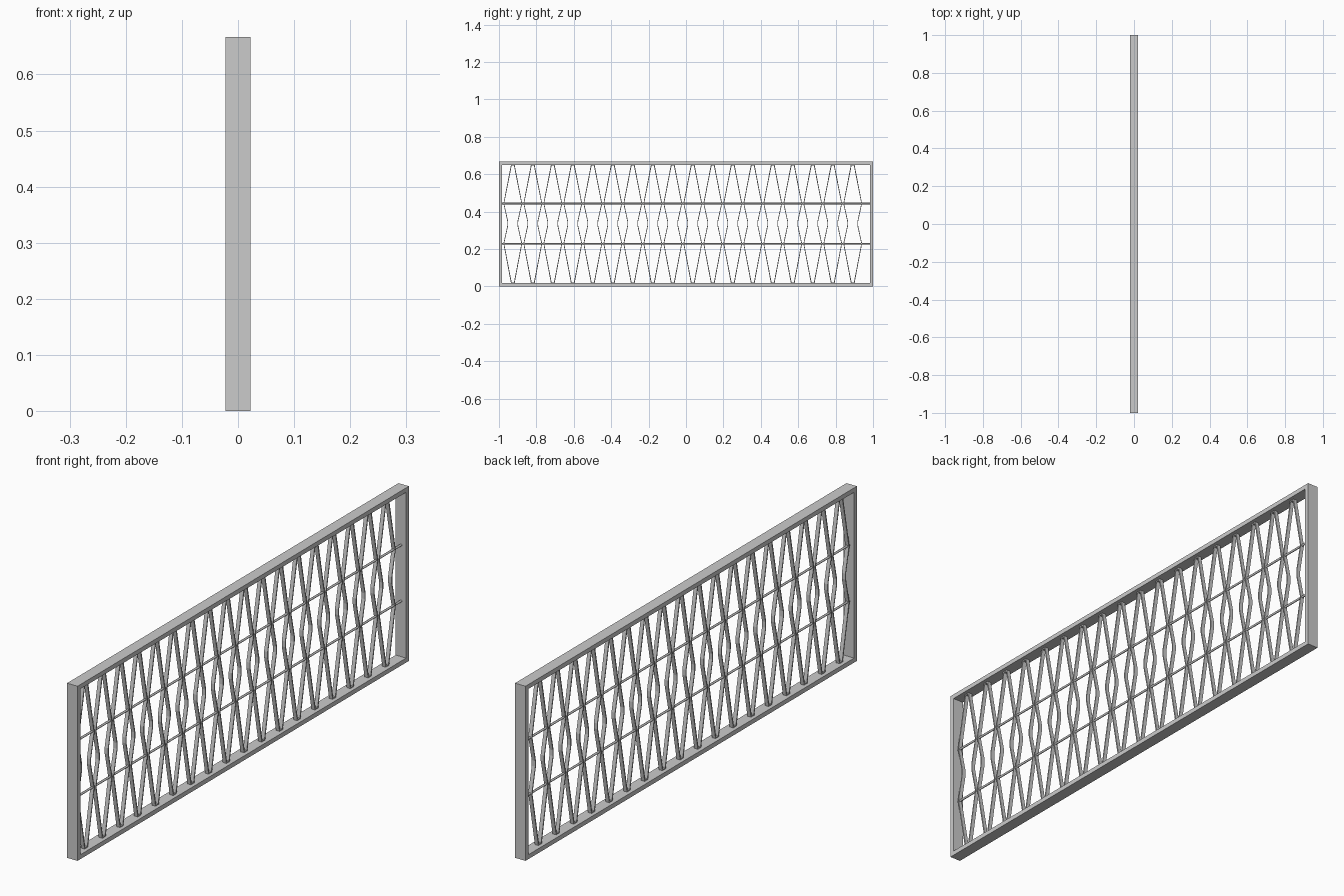
import bpy, bmesh, math

if "Cube" in bpy.data.objects:
    bpy.data.objects.remove(bpy.data.objects["Cube"])

H = 0.667      # panel height
T = 0.017      # frame face width
D = 0.022      # frame half depth


def new_object(name, bm):
    bmesh.ops.recalc_face_normals(bm, faces=bm.faces)
    me = bpy.data.meshes.new(name)
    bm.to_mesh(me)
    bm.free()
    ob = bpy.data.objects.new(name, me)
    bpy.context.collection.objects.link(ob)
    return ob


def ring(name, outer, inner, half):
    """Closed band between two (y, z) outlines, extruded along x."""
    bm = bmesh.new()
    n = len(outer)
    rows = [[bm.verts.new((x, y, z)) for y, z in loop]
            for loop, x in ((outer, -half), (outer, half), (inner, half), (inner, -half))]
    for k in range(4):
        a, b = rows[k], rows[(k + 1) % 4]
        for i in range(n):
            j = (i + 1) % n
            bm.faces.new((a[i], a[j], b[j], b[i]))
    return new_object(name, bm)


def rect(m):
    return [(-1 + m, m), (1 - m, m), (1 - m, H - m), (-1 + m, H - m)]


def outline(y0, inset):
    """Pinched double-diamond outline of one ribbon loop."""
    half = [(0.010, T + inset), (0.050, 0.229), (0.029, 0.325), (0.029, 0.347),
            (0.050, 0.443), (0.010, H - T - inset)]
    right = [(y0 + w - inset, z) for w, z in half]
    left = [(y0 - w + inset, z) for w, z in reversed(half)]
    return right + left


# outer rectangular frame
ring("frame", rect(0), rect(T), D)

# row of bent ribbon loops
for i in range(18):
    y0 = -0.926 + i * 0.1069
    ring(f"ribbon_loop_{i + 1}", outline(y0, 0), outline(y0, 0.004), 0.0075)

# two horizontal rods through the loops
for name, z in (("lower_rod", 0.229), ("upper_rod", 0.443)):
    bpy.ops.mesh.primitive_cylinder_add(vertices=12, radius=0.0042, depth=2 - 2 * T,
                                        location=(0, 0, z), rotation=(math.pi / 2, 0, 0))
    bpy.context.object.name = name
    bpy.ops.object.shade_smooth_by_angle()
